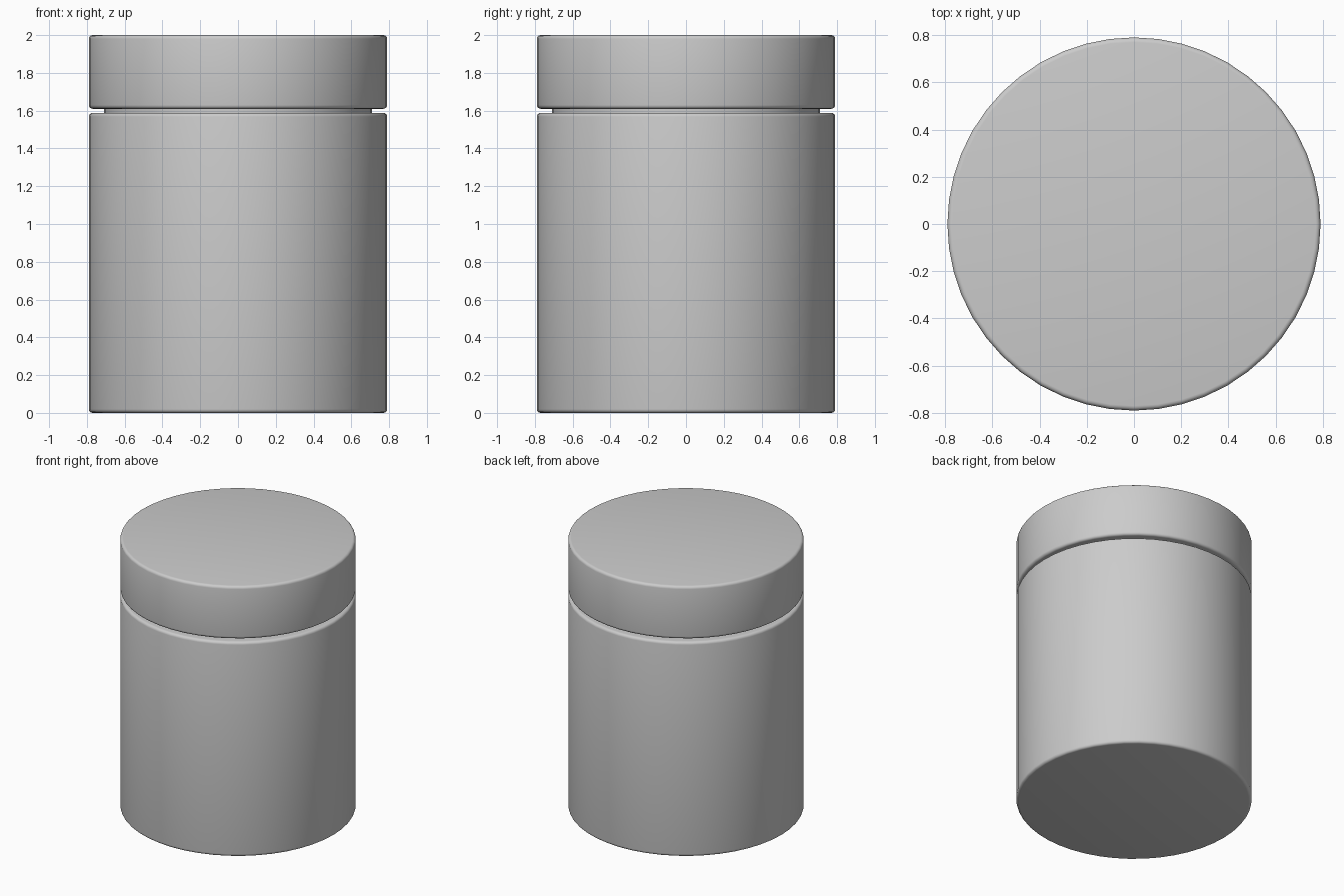
import bpy, bmesh, math

if "Cube" in bpy.data.objects:
    bpy.data.objects.remove(bpy.data.objects["Cube"])

SIDES = 48
R = 0.79        # outer radius of body and lid
EDGE = 0.02     # rounded rim radius


def turned(name, profile):
    """Closed solid turned around z from (radius, z) points, bottom to top."""
    bm = bmesh.new()
    rings = []
    for r, z in profile:
        rings.append([bm.verts.new((r * math.cos(2 * math.pi * i / SIDES),
                                    r * math.sin(2 * math.pi * i / SIDES), z))
                      for i in range(SIDES)])
    for a, b in zip(rings, rings[1:]):
        for i in range(SIDES):
            j = (i + 1) % SIDES
            bm.faces.new((a[i], a[j], b[j], b[i]))
    bm.faces.new(rings[0][::-1])
    bm.faces.new(rings[-1])
    mesh = bpy.data.meshes.new(name)
    bm.to_mesh(mesh)
    bm.free()
    obj = bpy.data.objects.new(name, mesh)
    bpy.context.collection.objects.link(obj)
    bpy.ops.object.select_all(action='DESELECT')
    obj.select_set(True)
    bpy.context.view_layer.objects.active = obj
    bpy.ops.object.shade_smooth_by_angle(angle=math.radians(40))
    return obj


def rounded(z0, z1, steps=4):
    """Profile of a cylinder wall with rounded bottom and top rims."""
    pts = []
    for zc, start in ((z0 + EDGE, -90), (z1 - EDGE, 0)):
        for k in range(steps + 1):
            a = math.radians(start + 90 * k / steps)
            pts.append((R - EDGE + EDGE * math.cos(a), zc + EDGE * math.sin(a)))
    return pts


# Jar body with a narrower neck rising to the lid
turned("jar_body", rounded(0.0, 1.588) + [(0.71, 1.588), (0.71, 1.62)])

# Lid
turned("jar_lid", rounded(1.61, 2.0))
